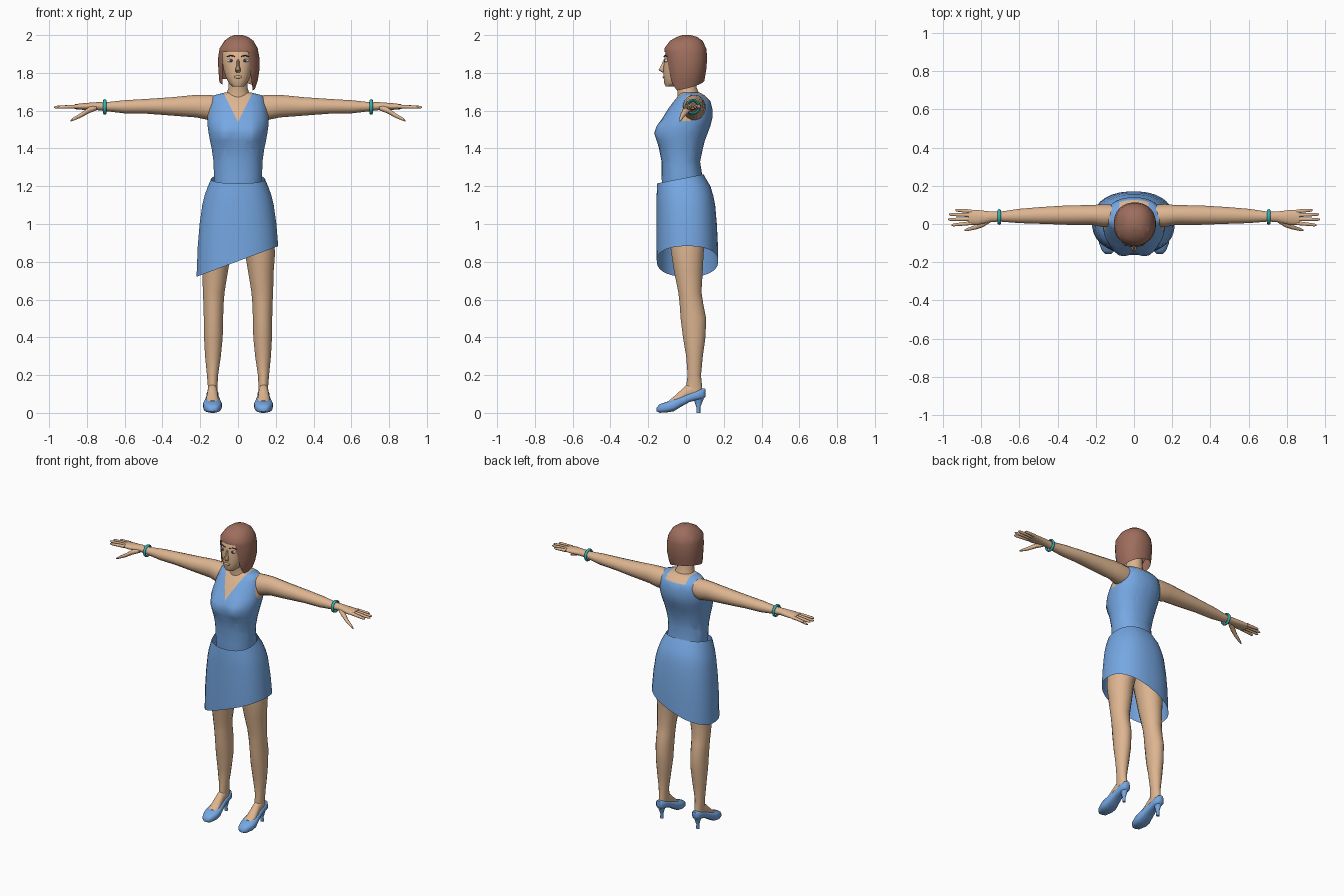
import bpy, bmesh, math
from mathutils import Vector


def material(name, rgb):
    m = bpy.data.materials.new(name)
    m.diffuse_color = (*rgb, 1)
    return m


BLUE = material("dress blue", (0.18, 0.39, 0.77))
SKIN = material("skin", (0.72, 0.46, 0.28))
HAIR = material("brown hair", (0.34, 0.155, 0.11))
TEAL = material("teal bracelet", (0.03, 0.45, 0.45))
WHITE = material("eye white", (0.85, 0.85, 0.85))
DARK = material("dark iris", (0.03, 0.06, 0.14))
BROW = material("brow brown", (0.10, 0.045, 0.03))


def finish(name, bm, mats, mirror=False, angle=50):
    """Turn a bmesh into a smooth shaded object, optionally mirrored in x."""
    bmesh.ops.recalc_face_normals(bm, faces=bm.faces)
    me = bpy.data.meshes.new(name)
    bm.to_mesh(me)
    bm.free()
    for m in mats:
        me.materials.append(m)
    me.shade_smooth()
    me.set_sharp_from_angle(angle=math.radians(angle))
    ob = bpy.data.objects.new(name, me)
    bpy.context.collection.objects.link(ob)
    if mirror:
        mod = ob.modifiers.new("mirror", 'MIRROR')
        mod.use_mirror_merge = False
    return ob


def loft(bm, rings, axis='z', n=16, p=2.0, caps=True):
    """Rings (t, a0, a1, b0, b1): position on the axis and extents across it."""
    loops = []
    for t, a0, a1, b0, b1 in rings:
        loop = []
        for i in range(n):
            ang = 2 * math.pi * (i + 0.5) / n
            c, s = math.cos(ang), math.sin(ang)
            a = (a0 + a1) / 2 + (a1 - a0) / 2 * math.copysign(abs(c) ** (2 / p), c)
            b = (b0 + b1) / 2 + (b1 - b0) / 2 * math.copysign(abs(s) ** (2 / p), s)
            co = {'z': (a, b, t), 'x': (t, a, b), 'y': (a, t, b)}[axis]
            loop.append(bm.verts.new(co))
        loops.append(loop)
    for u, v in zip(loops, loops[1:]):
        for i in range(n):
            j = (i + 1) % n
            bm.faces.new((u[i], u[j], v[j], v[i]))
    if caps:
        bm.faces.new(loops[0])
        bm.faces.new(loops[-1])


def cut(bm, co, no, clear=False):
    bmesh.ops.bisect_plane(bm, geom=bm.verts[:] + bm.edges[:] + bm.faces[:],
                           plane_co=co, plane_no=no, clear_inner=clear)


def part(name, rings, mat, axis='z', n=16, p=2.0, mirror=False):
    bm = bmesh.new()
    loft(bm, rings, axis, n, p)
    return finish(name, bm, [mat], mirror)


def sym(rings):
    """Rings (z, half width, front, back) centred on x = 0."""
    return [(z, -r, r, f, b) for z, r, f, b in rings]


def ball(name, loc, size, mat, mirror=False):
    bm = bmesh.new()
    bmesh.ops.create_uvsphere(bm, u_segments=12, v_segments=8, radius=1)
    for v in bm.verts:
        v.co = Vector(loc) + Vector([a * b for a, b in zip(v.co, size)])
    return finish(name, bm, [mat], mirror)


# Bodice: blue with skin V neck, back scoop and armholes
bm = bmesh.new()
loft(bm, sym([(1.18, .125, -.125, .09), (1.25, .128, -.13, .088), (1.33, .13, -.13, .075),
              (1.40, .14, -.143, .09), (1.44, .149, -.15, .10), (1.48, .156, -.155, .115),
              (1.52, .162, -.15, .13), (1.56, .163, -.125, .14), (1.61, .155, -.095, .14),
              (1.65, .145, -.065, .13), (1.68, .132, -.04, .10), (1.695, .075, -.03, .075)]),
     n=32, p=2.2)
for v in bm.verts:
    if v.co.y < 0:
        v.co.y -= .024 * math.exp(-((abs(v.co.x) - .075) / .05) ** 2 - ((v.co.z - 1.48) / .05) ** 2)
for s in (-1, 1):
    cut(bm, (0, 0, 1.54), (-2 * s, 0, 1))
    cut(bm, (.168 * s, 0, 1.52), (s, 0, .25))
    cut(bm, (.075 * s, 0, 0), (s, 0, 0))
cut(bm, (0, .03, 0), (0, 1, 0))
cut(bm, (0, 0, 1.655), (0, 0, 1))
for f in bm.faces:
    c = f.calc_center_median()
    x = abs(c.x)
    neck = c.z - 1.54 > 2 * x if c.y < .03 else (c.z > 1.655 and x < .075)
    arm = c.z > 1.52 and x > .168 - .25 * (c.z - 1.52)
    f.material_index = int(neck or arm)
finish("bodice", bm, [BLUE, SKIN], angle=60)

# Skirt: open tube trimmed by a tilted waist and a slanted hem
bm = bmesh.new()
loft(bm, sym([(1.29, .125, -.14, .08), (1.25, .138, -.15, .10), (1.20, .16, -.154, .13),
              (1.15, .178, -.156, .145), (1.10, .19, -.157, .155), (1.00, .204, -.157, .164),
              (.88, .214, -.157, .17), (.68, .222, -.153, .172)]), n=32, p=2.3, caps=False)
cut(bm, (0, 0, .803), (-.375, 0, 1), True)
cut(bm, (0, 0, 1.245), (0, .196, -1), True)
finish("skirt", bm, [BLUE])

# Neck and head
part("neck", sym([(1.63, .08, -.05, .085), (1.69, .062, -.045, .07), (1.72, .052, -.05, .058),
                  (1.80, .05, -.06, .055)]), SKIN)
part("head", sym([(1.728, .03, -.108, -.04), (1.745, .048, -.116, .0), (1.775, .064, -.119, .045),
                  (1.81, .076, -.12, .075), (1.86, .084, -.118, .09), (1.92, .086, -.108, .095),
                  (1.96, .065, -.075, .075), (1.98, .03, -.03, .04)]), SKIN, n=20, p=2.3)
part("nose", [(1.803, -.012, .012, -.128, -.10), (1.815, -.016, .016, -.147, -.10),
              (1.835, -.010, .010, -.136, -.10), (1.87, -.007, .007, -.119, -.10)], SKIN, n=8)
ball("lips", (0, -.117, 1.778), (.022, .007, .008), SKIN)

# Eyes and brows
ball("eyes", (.038, -.103, 1.865), (.018, .011, .009), WHITE, True)
ball("irises", (.037, -.111, 1.865), (.008, .005, .008), DARK, True)
part("brows", [(.016, -.119, -.112, 1.884, 1.889), (.038, -.115, -.107, 1.889, 1.896),
               (.060, -.103, -.094, 1.883, 1.887)], BROW, 'x', 6, mirror=True)

# Asymmetric bob with a face opening and slanted lower edge
bm = bmesh.new()
loft(bm, [(1.66, -.075, .075, -.08, .07), (1.71, -.09, .088, -.092, .082),
          (1.76, -.10, .105, -.10, .098), (1.82, -.105, .115, -.104, .108),
          (1.88, -.106, .114, -.112, .113), (1.93, -.098, .105, -.115, .108),
          (1.97, -.072, .082, -.085, .088), (1.99, -.045, .055, -.05, .06),
          (2.0, -.02, .025, -.02, .025)], n=28, p=2.2)
cut(bm, (0, 0, 1.735), (.2, -.25, 1), True)
cut(bm, (-.083, 0, 0), (1, 0, 0))
cut(bm, (.066, 0, 1.80), (1, 0, .13))
cut(bm, (0, 0, 1.91), (0, 0, 1))
cut(bm, (0, -.03, 0), (0, 1, 0))
face = []
for f in bm.faces:
    c = f.calc_center_median()
    if c.y < -.03 and c.z < 1.91 and -.083 < c.x < .066 - .13 * (c.z - 1.80):
        face.append(f)
bmesh.ops.delete(bm, geom=face, context='FACES')
finish("hair", bm, [HAIR])

# Arms, fingers and thumbs
part("arms", [(.10, -.01, .10, 1.56, 1.68), (.16, -.018, .105, 1.55, 1.685),
              (.22, -.005, .10, 1.563, 1.685), (.35, -.005, .098, 1.573, 1.672),
              (.48, .0, .09, 1.583, 1.663), (.60, .004, .08, 1.585, 1.656),
              (.70, .012, .065, 1.597, 1.645), (.75, .01, .066, 1.603, 1.645),
              (.82, -.006, .074, 1.604, 1.64), (.865, -.004, .076, 1.608, 1.634)],
     SKIN, 'x', mirror=True)
bm = bmesh.new()
for y0, y1, tip in ((.066, .073, .935), (.046, .05, .968), (.025, .024, .974), (.005, -.006, .955)):
    ring = []
    for t, r in ((0, .011), (.55, .0095), (.9, .008), (1, .004)):
        x, y, z = .85 + (tip - .85) * t, y0 + (y1 - y0) * t, 1.622 - .004 * t
        ring.append((x, y - r, y + r, z - r, z + r))
    loft(bm, ring, 'x', 8)
loft(bm, [(.75, .008, .04, 1.60, 1.63), (.79, -.018, .02, 1.585, 1.62),
          (.83, -.03, -.004, 1.563, 1.59), (.87, -.037, -.02, 1.547, 1.565),
          (.888, -.038, -.03, 1.542, 1.55)], 'x', 8)
finish("fingers", bm, [SKIN], True)

# Bracelets
bm = bmesh.new()
N, M = 24, 8
grid = []
for i in range(N):
    a = 2 * math.pi * i / N
    row = []
    for j in range(M):
        b = 2 * math.pi * j / M
        r = .034 + .007 * math.cos(b)
        row.append(bm.verts.new((.705 + .009 * math.sin(b), .037 + r * math.cos(a), 1.62 + r * math.sin(a))))
    grid.append(row)
for i in range(N):
    for j in range(M):
        k, l = (i + 1) % N, (j + 1) % M
        bm.faces.new((grid[i][j], grid[k][j], grid[k][l], grid[i][l]))
finish("bracelets", bm, [TEAL], True)

# Legs and feet
part("legs", [(1.0, .008, .18, -.10, .12), (.85, .035, .198, -.08, .095), (.75, .052, .19, -.065, .09),
              (.64, .07, .187, -.042, .083), (.58, .075, .184, -.035, .092), (.50, .078, .182, -.03, .108),
              (.40, .08, .181, -.017, .104), (.30, .09, .175, .0, .09), (.20, .105, .165, .008, .08),
              (.14, .108, .16, .0, .086), (.09, .11, .16, .0, .09)], SKIN, mirror=True)
part("feet", [(-.09, .10, .17, .02, .066), (-.06, .10, .17, .03, .09), (-.03, .105, .166, .045, .118),
              (.0, .108, .162, .06, .148), (.04, .11, .16, .08, .165)], SKIN, 'y', mirror=True)

# Court shoes with thin heels
part("shoes", [(-.156, .118, .152, .008, .028), (-.14, .10, .168, .0, .046), (-.10, .087, .184, .002, .06),
               (-.065, .085, .185, .008, .073), (-.03, .092, .177, .03, .085), (.02, .102, .168, .058, .105),
               (.06, .102, .167, .068, .12), (.09, .108, .162, .072, .13), (.102, .12, .15, .085, .128)],
     BLUE, 'y', p=2.8, mirror=True)
part("heels", [(0, .124, .146, .056, .076), (.03, .125, .145, .055, .076), (.06, .118, .152, .045, .088),
               (.09, .110, .16, .03, .10)], BLUE, n=10, mirror=True)
